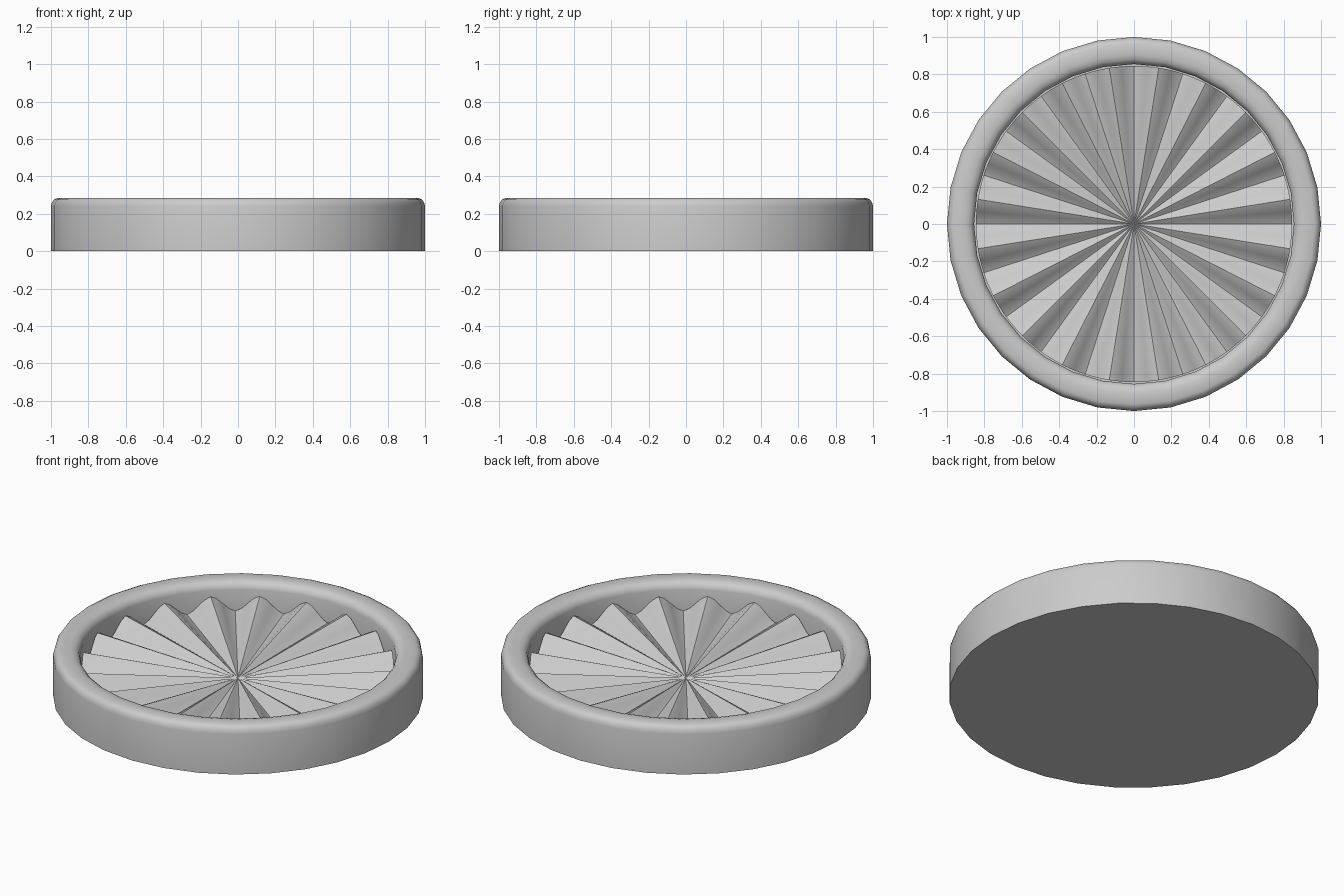
import bpy, bmesh
from math import sin, cos, pi, radians

if "Cube" in bpy.data.objects:
    bpy.data.objects.remove(bpy.data.objects["Cube"])

def finish(bm, name, angle):
    bmesh.ops.recalc_face_normals(bm, faces=bm.faces)
    mesh = bpy.data.meshes.new(name)
    bm.to_mesh(mesh)
    bm.free()
    obj = bpy.data.objects.new(name, mesh)
    bpy.context.collection.objects.link(obj)
    bpy.ops.object.select_all(action='DESELECT')
    obj.select_set(True)
    bpy.context.view_layer.objects.active = obj
    bpy.ops.object.shade_smooth_by_angle(angle=radians(angle))
    return obj

def ring(bm, r, z, n):
    return [bm.verts.new((r * cos(2 * pi * i / n), r * sin(2 * pi * i / n), z)) for i in range(n)]

# Round tray: flat base, rounded rim, recessed floor
SIDES = 32
profile = [(1, 0), (1, .24), (.995, .26), (.984, .276), (.965, .285),
           (.905, .285), (.88, .278), (.862, .262), (.855, .24), (.855, .1)]
bm = bmesh.new()
rings = [ring(bm, r, z, SIDES) for r, z in profile]
for a, b in zip(rings, rings[1:]):
    for i in range(SIDES):
        j = (i + 1) % SIDES
        bm.faces.new((a[i], a[j], b[j], b[i]))
bm.faces.new(rings[0])
bm.faces.new(rings[-1])
finish(bm, "round_tray", 40)

# Pleated insert: 20 radial folds rising from the centre to the edge
FOLDS, R, CENTRE = 20, .845, .11
LOW, HIGH = .115, .207
wave = [0, .17, .5, .83, 1, .83, .5, .17]
n = FOLDS * len(wave)
bm = bmesh.new()
centre = bm.verts.new((0, 0, CENTRE))
edge = ring(bm, R, 0, n)
for i, v in enumerate(edge):
    v.co.z = LOW + (HIGH - LOW) * wave[i % len(wave)]
for i in range(n):
    bm.faces.new((centre, edge[i], edge[(i + 1) % n]))
finish(bm, "pleated_insert", 40)
